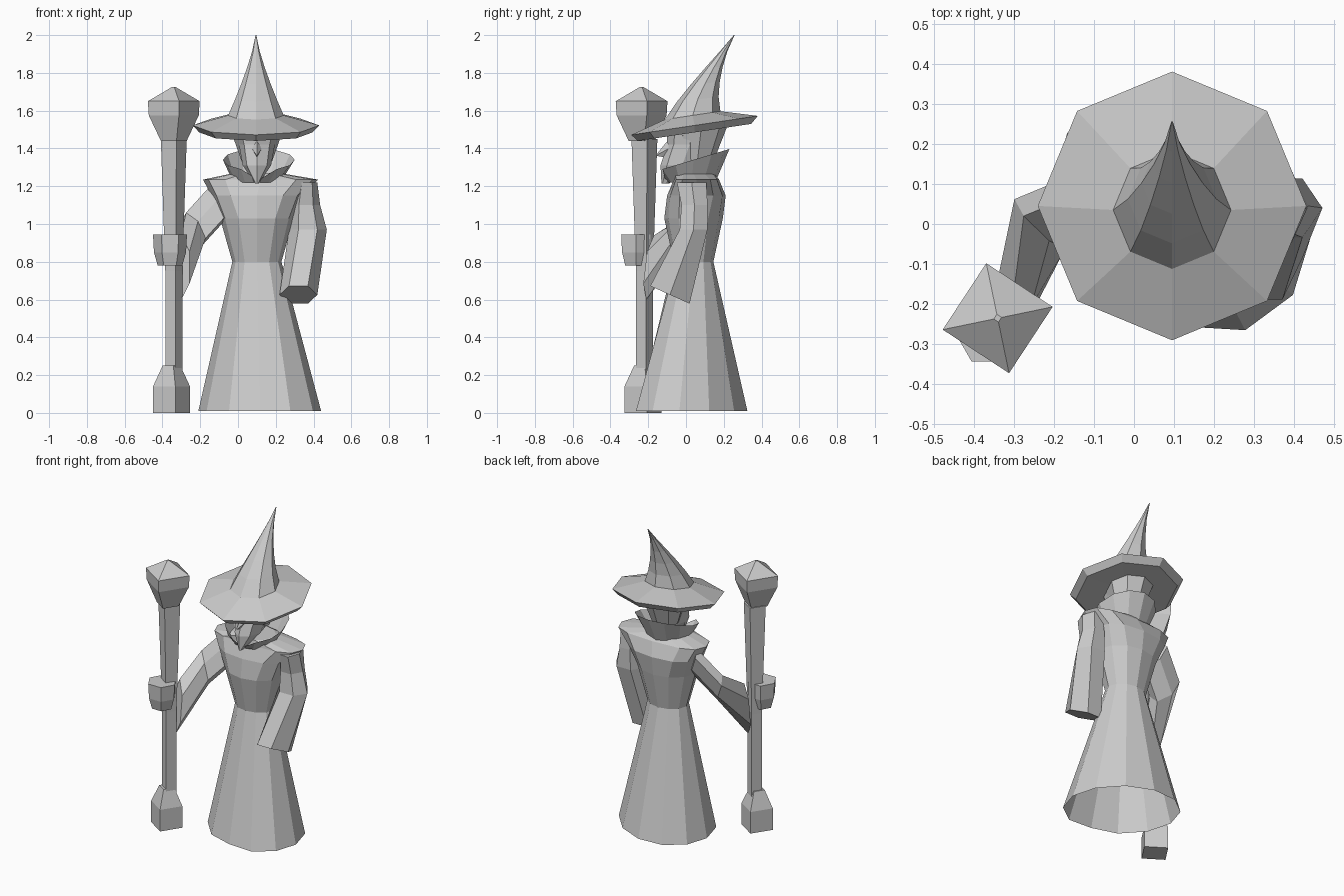
import bpy, bmesh
from math import sin, cos, pi, copysign
from mathutils import Vector

if "Cube" in bpy.data.objects:
    bpy.data.objects.remove(bpy.data.objects["Cube"])

grey = (.6, .6, .6, 1)
stone = bpy.data.materials.new("plain grey")
stone.use_nodes = True
stone.diffuse_color = grey
stone.node_tree.nodes["Principled BSDF"].inputs["Base Color"].default_value = grey

body_x, body_y = .1, .04
staff_x, staff_y = -.34, -.22
brim_tilt = .15


def ring(centre, across, along, sides, turn=0, boxy=1):
    """Loop of points around centre, spanned by two half axes."""
    centre, across, along = Vector(centre), Vector(across), Vector(along)
    points = []
    for step in range(sides):
        angle = 2 * pi * (step + turn) / sides - pi / 2
        c, s = (copysign(abs(t) ** boxy, t) for t in (cos(angle), sin(angle)))
        points.append(centre + across * c + along * s)
    return points


def level(x, y, z, width, depth, sides, slope=0, turn=0, boxy=1):
    """Horizontal loop that rises towards the back by slope."""
    return ring((x, y, z), (width, 0, 0), (0, depth, depth * slope), sides, turn, boxy)


def loft(name, loops, close_start=True, close_end=True):
    """Flat-faced skin through a series of loops."""
    bm = bmesh.new()
    loops = [[bm.verts.new(point) for point in loop] for loop in loops]
    for low, high in zip(loops, loops[1:]):
        for i in range(len(low)):
            bm.faces.new((low[i - 1], low[i], high[i], high[i - 1]))
    if close_start:
        bm.faces.new(reversed(loops[0]))
    if close_end:
        bm.faces.new(loops[-1])
    bmesh.ops.recalc_face_normals(bm, faces=bm.faces)
    mesh = bpy.data.meshes.new(name)
    bm.to_mesh(mesh)
    bm.free()
    mesh.materials.append(stone)
    part = bpy.data.objects.new(name, mesh)
    bpy.context.collection.objects.link(part)


def turned(name, x, y, profile, sides, turn=0):
    """Upright faceted part from pairs of height and radius."""
    loft(name, [level(x, y, z, radius, radius, sides, turn=turn)
                for z, radius in profile])


# Robe skirt: open hem, fuller towards the front left, with a slight front fold
hem = ring((.115, .025, .01), (.325, -.06, 0), (0, .3, 0), sides=12)
hem[0].y += .02
waist = level(body_x, body_y, .8, .13, .105, sides=12)
loft("robe_skirt", [hem, waist], close_start=False)

# Torso with wide squared shoulders
chest = level(body_x, body_y, 1.03, .195, .155, sides=12)
upper_chest = level(body_x, .055, 1.15, .24, .155, sides=12, boxy=.8)
shoulders = level(.12, .055, 1.235, .305, .12, sides=12, boxy=.7)
neck = level(body_x, body_y, 1.27, .12, .11, sides=12)
loft("robe_torso", [waist, chest, upper_chest, shoulders, neck])

# Hanging arm: bent sleeve with a drooping cuff
loft("left_sleeve", [
    level(.365, .03, 1.22, .055, .09, sides=6, turn=.5),
    level(.36, .045, 1.1, .075, .08, sides=6, turn=.5),
    level(.37, .04, .97, .1, .085, sides=6, turn=.5),
    level(.32, -.085, .625, .1, .12, sides=6, turn=.5, slope=-.45)])

# Raised arm: sleeve reaching to the staff, with a long lower point
arm_side = (.05, -.06, 0)
arm_rise = (-.04, .02, .09)
loft("right_sleeve", [
    ring((-.09, .06, 1.13), arm_side, arm_rise, sides=6),
    ring((-.235, 0, .97), arm_side, arm_rise, sides=6),
    ring((-.3, -.19, .77), (.05, -.03, 0), (0, .02, .17), sides=6)])
turned("right_hand", -.36, -.265,
       [(.78, .065), (.85, .085), (.945, .09)], sides=6, turn=.5)

# Staff: square foot, slowly widening shaft, faceted knob, all slightly turned
twist = .13
turned("staff_foot", -.352, -.228,
       [(0, .1), (.14, .1), (.25, .048)], sides=4, turn=twist)
turned("staff_shaft", staff_x, staff_y,
       [(.2, .046), (.75, .046), (1.45, .07)], sides=4, turn=twist)
turned("staff_knob", staff_x, -.235,
       [(1.44, .07), (1.575, .135), (1.65, .14), (1.725, .01)], sides=4, turn=twist)

# Upturned collar, notched at the front and highest behind
collar_rim = level(.11, body_y, 1.34, .19, .19, sides=12, slope=.3)
collar_rim[0] += Vector((0, .04, -.05))
collar_base = level(body_x, .03, 1.22, .125, .125, sides=12)
loft("collar", [collar_base, collar_rim], close_end=False)

# Head narrowing to a pointed beard, with hair behind and a sharp nose
loft("head", [
    level(body_x, -.11, 1.215, .01, .02, sides=8),
    level(body_x, -.02, 1.31, .075, .115, sides=8),
    level(body_x, .02, 1.42, .095, .12, sides=8),
    level(body_x, body_y, 1.51, .12, .14, sides=8, slope=brim_tilt)])
loft("hair", [
    level(body_x, .06, 1.33, .08, .085, sides=8),
    level(body_x, .08, 1.5, .14, .14, sides=8, slope=brim_tilt)])
loft("nose", [
    ring((body_x, -.09, 1.4), (.026, 0, 0), (0, 0, .05), sides=4),
    ring((body_x, -.155, 1.365), (.004, 0, 0), (0, 0, .005), sides=4)])

# Hat: tilted eight-sided brim and a tapering crown that sways backwards
hat = [level(.095, .045, z, radius, radius, sides=8, slope=brim_tilt)
       for z, radius in ((1.49, .13), (1.485, .3), (1.522, .335))]
crown_steps = 5
for step in range(crown_steps + 1):
    t = step / crown_steps
    radius = .145 * (1 - t) ** 1.3 + .002
    hat.append(level(.095, .035 + .22 * t ** 1.3, 1.575 + .425 * t, radius, radius,
                     sides=8, slope=brim_tilt * (1 - t)))
loft("hat", hat)
